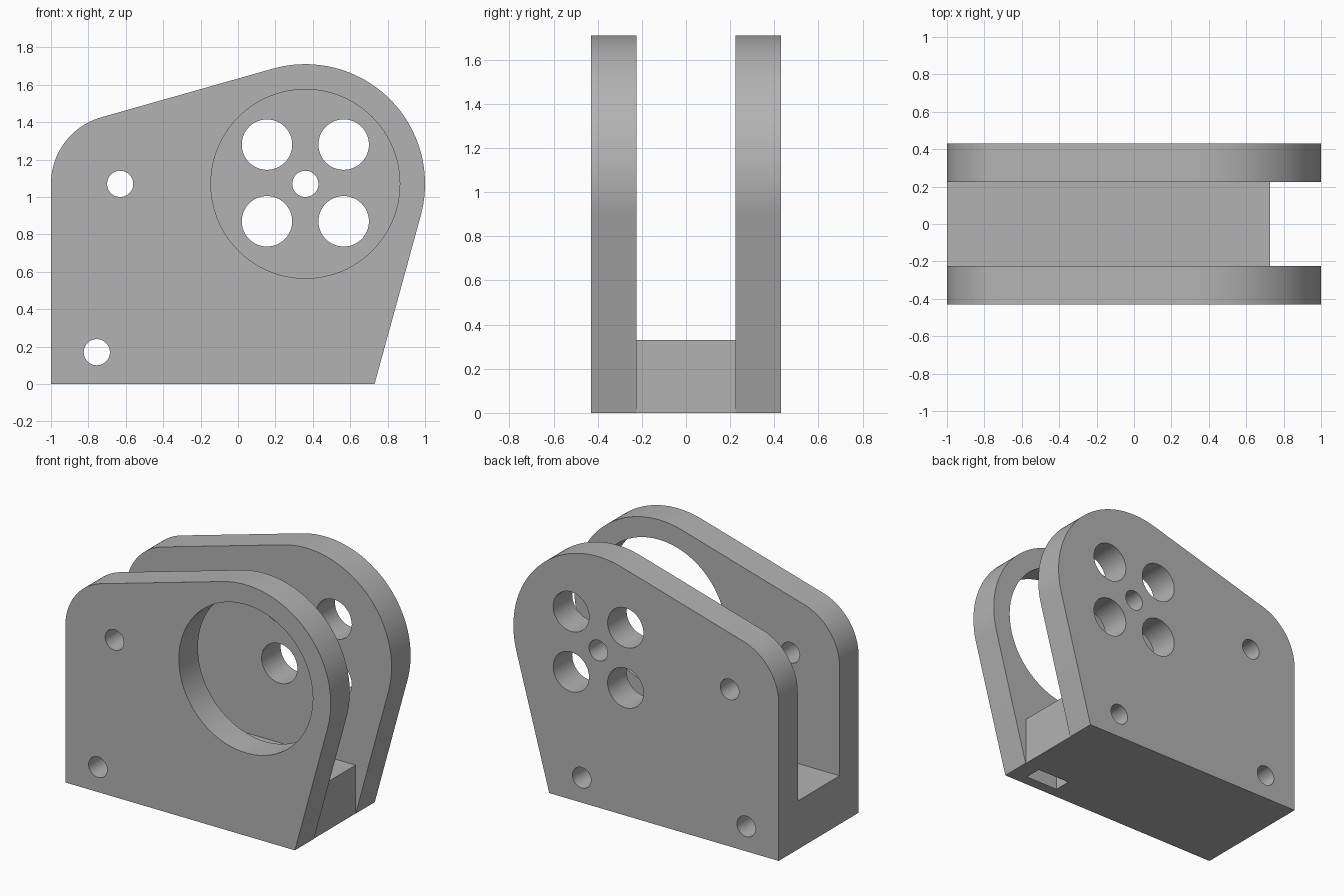
import bpy
import bmesh
from math import cos, sin, pi, hypot, asin, atan2

if "Cube" in bpy.data.objects:
    bpy.data.objects.remove(bpy.data.objects["Cube"], do_unlink=True)

HALF_Y = 0.43          # half the total depth
GAP_Y = 0.225          # half the channel between the plates
BASE_Z = 0.33          # height of the floor of the channel
FOOT_X = 0.73          # right end of the base
PIVOT, PIVOT_R = (0.36, 1.07), 0.64
CORNER, CORNER_R = (-0.63, 1.07), 0.37
BOLT_R = 0.07

grey = bpy.data.materials.new("plain grey")
grey.use_nodes = True
grey.diffuse_color = (0.45, 0.45, 0.45, 1)
grey.node_tree.nodes["Principled BSDF"].inputs["Base Color"].default_value = (0.45, 0.45, 0.45, 1)


def arc(center, radius, start, end, steps):
    return [(center[0] + radius * cos(start + (end - start) * i / steps),
             center[1] + radius * sin(start + (end - start) * i / steps))
            for i in range(steps + 1)]


def prism(name, outline, y0, y1):
    """Extrude an x-z outline from y0 to y1."""
    bm = bmesh.new()
    face = bm.faces.new([bm.verts.new((x, y0, z)) for x, z in outline])
    grown = bmesh.ops.extrude_face_region(bm, geom=[face])["geom"]
    bmesh.ops.translate(bm, vec=(0, y1 - y0, 0),
                        verts=[v for v in grown if isinstance(v, bmesh.types.BMVert)])
    bmesh.ops.recalc_face_normals(bm, faces=bm.faces)
    mesh = bpy.data.meshes.new(name)
    bm.to_mesh(mesh)
    bm.free()
    mesh.materials.append(grey)
    obj = bpy.data.objects.new(name, mesh)
    bpy.context.collection.objects.link(obj)
    return obj


def hole(name, x, z, radius, y0, y1, sides=48):
    return prism(name, arc((x, z), radius, 0, 2 * pi, sides)[:-1], y0, y1)


# Body outline: two rounded corners joined by tangent lines
tilt = asin((PIVOT_R - CORNER_R) / (PIVOT[0] - CORNER[0]))
dx, dz = PIVOT[0] - FOOT_X, PIVOT[1]
foot_angle = atan2(dz, dx) - asin(PIVOT_R / hypot(dx, dz)) - pi / 2
outline = [(-1, 0), (FOOT_X, 0)]
outline += arc(PIVOT, PIVOT_R, foot_angle, pi / 2 + tilt, 48)
outline += arc(CORNER, CORNER_R, pi / 2 + tilt, pi, 28)
body = prism("bracket_body", outline, -HALF_Y, HALF_Y)

# Channel between the plates, also clearing the end of the base
end = FOOT_X - 0.002
cutters = [prism("channel_cutter",
                 [(-2, BASE_Z), (end, BASE_Z), (end, -1), (2, -1), (2, 3), (-2, 3)],
                 -GAP_Y, GAP_Y)]

# Large opening in the front plate, hub holes in the back plate
cutters.append(hole("opening_cutter", *PIVOT, 0.505, -1, 0, 96))
cutters.append(hole("hub_cutter", *PIVOT, BOLT_R, 0, 1))
for sx in (-1, 1):
    for sz in (-1, 1):
        cutters.append(hole("round_window_cutter", PIVOT[0] + sx * 0.205,
                            PIVOT[1] + 0.005 + sz * 0.205, 0.135, 0, 1))

# Bolt holes: two right through, one from the back into the nut slot
cutters.append(hole("upper_bolt_cutter", *CORNER, BOLT_R, -1, 1))
cutters.append(hole("lower_bolt_cutter", -0.755, 0.17, BOLT_R, -1, 1))
cutters.append(hole("blind_bolt_cutter", 0.485, 0.17, BOLT_R, -0.3, 1))

# Nut slot opening through the underside
cutters.append(prism("nut_slot_cutter",
                     [(0.36, -0.1), (0.61, -0.1), (0.61, 0.24), (0.485, 0.31), (0.36, 0.24)],
                     -0.355, -0.235))

for cutter in cutters:
    cutter.hide_render = True
    mod = body.modifiers.new(cutter.name, "BOOLEAN")
    mod.operation = "DIFFERENCE"
    mod.solver = "EXACT"
    mod.object = cutter

# Bake the cuts and remove the cutters
depsgraph = bpy.context.evaluated_depsgraph_get()
cut_mesh = bpy.data.meshes.new_from_object(body.evaluated_get(depsgraph))
body.modifiers.clear()
body.data = cut_mesh
for cutter in cutters:
    bpy.data.objects.remove(cutter, do_unlink=True)

bpy.ops.object.select_all(action="DESELECT")
body.select_set(True)
bpy.context.view_layer.objects.active = body
bpy.ops.object.shade_smooth_by_angle(angle=pi / 6)
